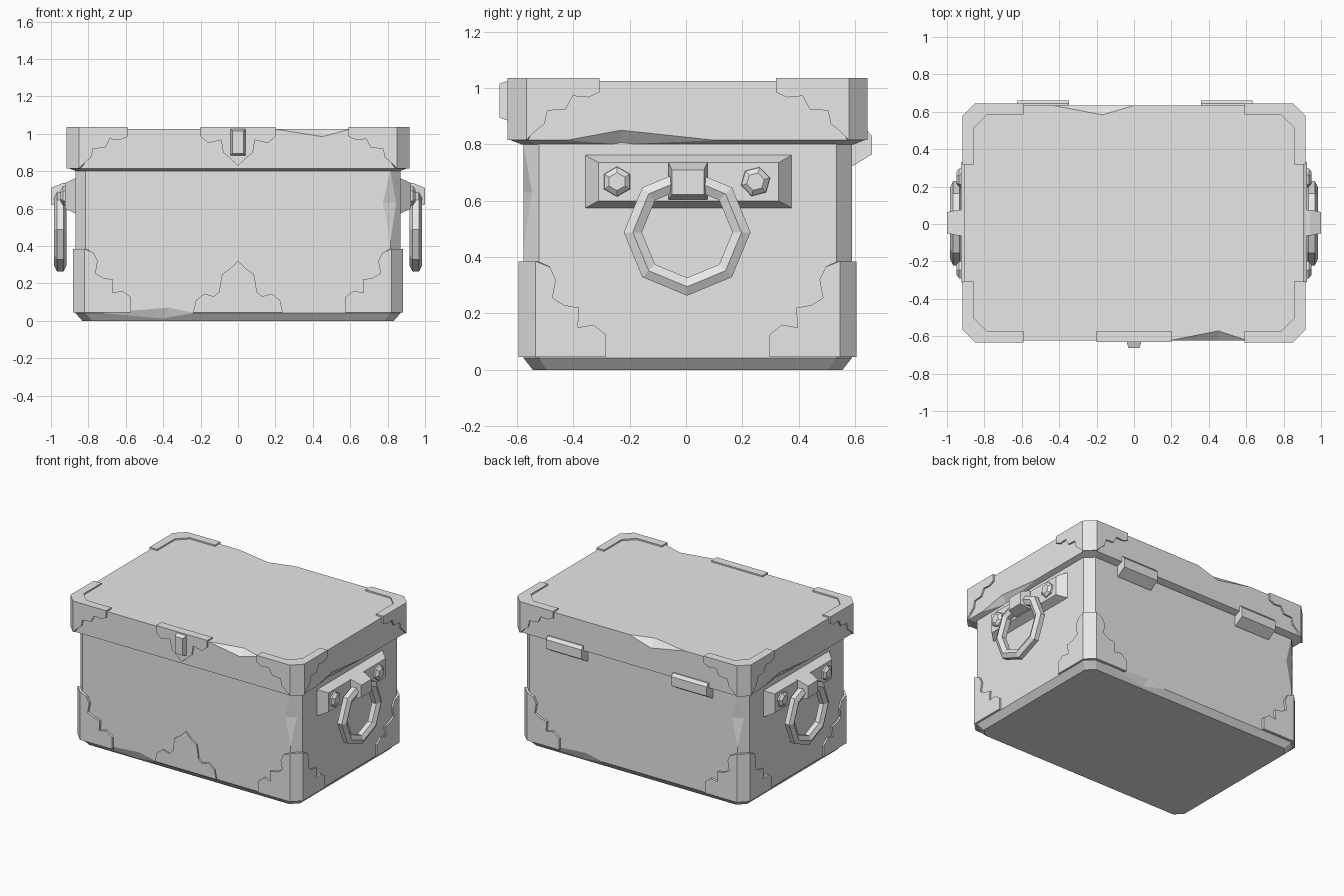
import bpy, bmesh, math
from mathutils import Vector

if "Cube" in bpy.data.objects:
    bpy.data.objects.remove(bpy.data.objects["Cube"])

CY = 0.006  # depth centre of the box

grey = bpy.data.materials.new("plain_grey")
grey.use_nodes = True
grey.diffuse_color = (0.8, 0.8, 0.8, 1)
grey.node_tree.nodes["Principled BSDF"].inputs["Base Color"].default_value = (0.8, 0.8, 0.8, 1)


def finish(name, bm):
    mesh = bpy.data.meshes.new(name)
    bm.to_mesh(mesh)
    bm.free()
    mesh.materials.append(grey)
    ob = bpy.data.objects.new(name, mesh)
    bpy.context.collection.objects.link(ob)
    return ob


def loft(name, rings, closed=False):
    """Skin a row of equal rings; cap the ends, or join last to first."""
    bm = bmesh.new()
    rows = [[bm.verts.new(p) for p in ring] for ring in rings]
    n = len(rows[0])
    pairs = list(zip(rows, rows[1:])) + ([(rows[-1], rows[0])] if closed else [])
    for a, b in pairs:
        for i in range(n):
            bm.faces.new((a[i], a[(i + 1) % n], b[(i + 1) % n], b[i]))
    if not closed:
        bm.faces.new(rows[0])
        bm.faces.new(rows[-1])
    bmesh.ops.recalc_face_normals(bm, faces=bm.faces)
    return finish(name, bm)


def shell(name, polygons, inside, thickness=0.025):
    """Thin plating from polygons facing away from the point inside."""
    bm = bmesh.new()
    for poly in polygons:
        face = bm.faces.new([bm.verts.new(p) for p in poly])
        face.normal_update()
        if face.normal.dot(face.calc_center_median() - Vector(inside)) < 0:
            face.normal_flip()
    bmesh.ops.remove_doubles(bm, verts=bm.verts, dist=0.0005)
    ob = finish(name, bm)
    mod = ob.modifiers.new("thickness", 'SOLIDIFY')
    mod.thickness, mod.offset = thickness, -1
    return ob


def mirror(ob, x=True, y=False):
    mod = ob.modifiers.new("mirror", 'MIRROR')
    mod.use_axis = (x, y, False)
    mod.use_mirror_merge = False
    return ob


def octagon(z, hx, hy, c):
    """Rectangle with cut corners."""
    quarter = [(hx, hy - c), (hx - c, hy)]
    pts = quarter + [(-x, y) for x, y in reversed(quarter)]
    pts += [(-x, -y) for x, y in pts]
    return [(x, y + CY, z) for x, y in pts]


def side_rect(x, y0, y1, z0, z1):
    return [(x, y0, z0), (x, y1, z0), (x, y1, z1), (x, y0, z1)]


def dent(ob, a, b, p, q, both=False):
    """Chip the edge a-b down to the line p-q, with a half-turn copy if both."""
    for turn in ((1, -1) if both else (1,)):
        pts = [Vector((x * turn, (y - CY) * turn + CY, z)) for x, y, z in (a, b, p, q)]
        edge_mid, inner_mid = (pts[0] + pts[1]) / 2, (pts[2] + pts[3]) / 2
        pts.append(edge_mid + (edge_mid - inner_mid) * 2)
        mid = sum(pts, Vector()) / len(pts)
        bm = bmesh.new()
        for pt in pts:
            bm.verts.new(mid + (pt - mid) * 1.01)
        bmesh.ops.convex_hull(bm, input=bm.verts)
        bmesh.ops.recalc_face_normals(bm, faces=bm.faces)
        cutter = finish("dent_cutter", bm)
        mod = ob.modifiers.new("dent", 'BOOLEAN')
        mod.operation, mod.solver, mod.object = 'DIFFERENCE', 'EXACT', cutter
        bpy.context.view_layer.update()
        old = ob.data
        new = bpy.data.meshes.new_from_object(ob.evaluated_get(bpy.context.evaluated_depsgraph_get()))
        ob.modifiers.clear()
        ob.data = new
        bpy.data.meshes.remove(old)
        bpy.data.objects.remove(cutter)


# Box body and lid
body = loft("chest_body", [octagon(0, .833, .55, .05), octagon(.042, .87, .583, .055),
                           octagon(.81, .87, .583, .055)])
lid = loft("lid", [octagon(.8, .865, .59, .05), octagon(.815, .905, .628, .06),
                   octagon(1.025, .905, .628, .06)])

# Worn chips along the edges
front, back = CY - .628, CY + .628
dent(lid, (.2, front, 1.025), (.6, front, 1.025), (.45, front + .05, 1.025), (.45, front, .985))
dent(lid, (-.43, back, 1.025), (0, back, 1.025), (-.17, back - .05, 1.025), (-.17, back, .975))
dent(lid, (.905, -.42, .815), (.905, .1, .815), (.865, -.23, .8), (.905, -.23, .85), True)
front = CY - .583
dent(body, (-.73, front, .042), (-.24, front, .042), (-.4, front + .024, .012), (-.37, front, .07), True)
dent(body, (.815, front, .43), (.815, front, .8), (.775, front, .63), (.845, front + .03, .63), True)


# Scalloped corner plating, outlines given as (distance from corner, height)
def corner(name, hx, hy, c, outline, top=None):
    cut = [(hx - c, hy), (hx, hy - c)]
    polys = [[(hx - c - u, hy, z) for u, z in outline],
             [(hx, hy - c - u, z) for u, z in outline]]
    z0, z1 = outline[-1][1], outline[0][1]
    polys.append([(*cut[0], z0), (*cut[1], z0), (*cut[1], z1), (*cut[0], z1)])
    if top:
        reach, w = c + outline[1][0], top
        polys.append([(*cut[0], z1), (*cut[1], z1), (hx, hy - reach, z1), (hx - w, hy - reach, z1),
                      (hx - w, hy - w - .07, z1), (hx - w - .07, hy - w, z1),
                      (hx - reach, hy - w, z1), (hx - reach, hy, z1)])
    ob = shell(name, polys, (0, 0, (z0 + z1) / 2))
    ob.location.y = CY
    return mirror(ob, True, True)


corner("lid_corner_plates", .916, .639, .066,
       [(0, 1.035), (.26, 1.035), (.26, .985), (.22, .967), (.165, .972), (.14, .925),
        (.075, .92), (.065, .873), (.03, .845), (0, .815)], top=.06)
corner("body_corner_plates", .882, .6, .06,
       [(0, .385), (.05, .365), (.072, .32), (.06, .255), (.1, .23), (.155, .22), (.15, .15),
        (.205, .16), (.25, .125), (.25, .045), (0, .045)])


# Front ornaments, half outlines mirrored about the middle
def ornament(name, half, y, top=None):
    outline = half + [(-x, z) for x, z in reversed(half) if x]
    polys = [[(x, y, z) for x, z in outline]]
    if top:
        x, z = half[0]
        polys.append([(-x, y, z), (x, y, z), (x, y + top, z), (-x, y + top, z)])
    return shell(name, polys, (0, 0, .5))


ornament("lid_front_plate", [(.2, 1.035), (.2, .985), (.16, .95), (.09, .967), (.08, .9),
                             (.05, .875), (0, .83)], CY - .637, top=.06)
ornament("body_front_plate", [(.24, .045), (.225, .11), (.18, .145), (.13, .13), (.1, .155),
                              (.095, .2), (.085, .25), (.04, .28), (0, .32)], CY - .593)

# Latch stud on the lid
loft("latch", [[(s * w, y, z) for s, z in ((-1, lo), (1, lo), (1, hi), (-1, hi))]
               for y, w, lo, hi in ((-.62, .042, .88, 1.03), (-.662, .03, .895, 1.015))])

# Hinges on the back
hinge = [(.57, .725), (.595, .725), (.66, .765), (.66, .83), (.643, .85), (.57, .85)]
for side, x in (("right", -.485), ("left", .495)):
    loft(side + "_hinge", [[(x + d, y, z) for y, z in hinge] for d in (-.138, .138)])

# Handle mounts, brackets and bolts
mirror(loft("handle_mounts", [side_rect(.86, -.366, .384, .57, .767),
                              side_rect(.925, -.31, .328, .6, .735)]))
mirror(loft("handle_brackets", [side_rect(.91, -.062, .076, .605, .74),
                                side_rect(.94, -.062, .076, .605, .735),
                                side_rect(1, -.05, .064, .622, .71)]))


def hexagon(x, y, z, r, turn):
    return [(x, y + r * math.cos(turn + i * math.tau / 6), z + r * math.sin(turn + i * math.tau / 6))
            for i in range(6)]


for name, y, turn in (("front_bolts", -.245, math.pi / 2), ("back_bolts", .247, .25)):
    mirror(loft(name, [hexagon(.92, y, .668, .054, turn), hexagon(.935, y, .668, .052, turn),
                       hexagon(.95, y, .668, .032, turn)]))

# Eight-sided ring handles with a six-sided section
section = [(.032, -.017), (.032, .017), (0, .033), (-.032, .017), (-.032, -.017), (0, -.033)]
rings = []
for i in range(8):
    a = i * math.tau / 8
    rings.append([(.95 + dx, .004 + (.193 + dr) * math.cos(a), .488 + (.193 + dr) * math.sin(a))
                  for dr, dx in section])
mirror(loft("ring_handles", rings, closed=True))
